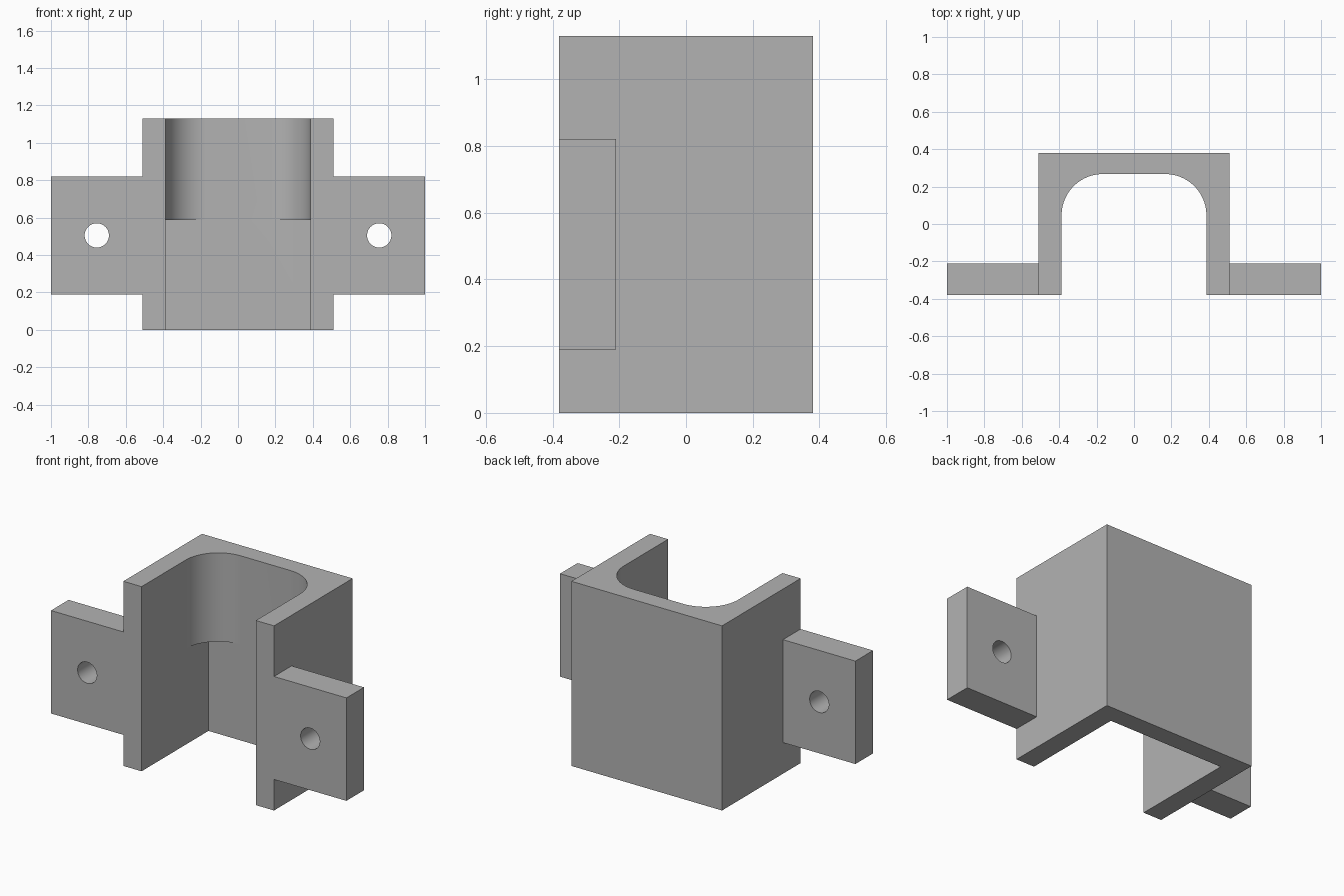
import bpy
import math

cube = bpy.data.objects.get("Cube")
if cube:
    bpy.data.objects.remove(cube, do_unlink=True)

WALL_X, CAVITY_X = 0.51, 0.387
FRONT, BACK, CAVITY_BACK = -0.38, 0.38, 0.267
HEIGHT, STEP_Z = 1.13, 0.587
RADIUS, ARC_STEPS = 0.22, 24

grey = bpy.data.materials.new("plain grey")
grey.use_nodes = True
colour = (0.45, 0.45, 0.45, 1)
grey.diffuse_color = colour
grey.node_tree.nodes["Principled BSDF"].inputs["Base Color"].default_value = colour


def prism(name, outline, z0, z1):
    """Extrude a counter-clockwise xy outline from z0 to z1."""
    n = len(outline)
    verts = [(x, y, z) for z in (z0, z1) for x, y in outline]
    faces = [tuple(reversed(range(n))), tuple(range(n, 2 * n))]
    faces += [(i, (i + 1) % n, (i + 1) % n + n, i + n) for i in range(n)]
    mesh = bpy.data.meshes.new(name)
    mesh.from_pydata(verts, [], faces)
    mesh.materials.append(grey)
    obj = bpy.data.objects.new(name, mesh)
    bpy.context.collection.objects.link(obj)
    return obj


def rect(x0, x1, y0, y1):
    return [(x0, y0), (x1, y0), (x1, y1), (x0, y1)]


def combine(target, tool, operation):
    """Apply a boolean and discard the tool object."""
    tool.hide_render = True
    mod = target.modifiers.new("combine", 'BOOLEAN')
    mod.operation, mod.solver, mod.object = operation, 'EXACT', tool
    bpy.context.view_layer.objects.active = target
    bpy.ops.object.modifier_apply(modifier=mod.name)
    bpy.data.objects.remove(tool, do_unlink=True)


# Outer block
bracket = prism("channel_bracket", rect(-WALL_X, WALL_X, FRONT, BACK), 0, HEIGHT)

# Upper cavity with rounded back corners
outline = [(-CAVITY_X, FRONT - 0.2), (CAVITY_X, FRONT - 0.2)]
for side, start in ((1, 0), (-1, 90)):
    for i in range(ARC_STEPS + 1):
        a = math.radians(start + 90 * i / ARC_STEPS)
        outline.append((side * (CAVITY_X - RADIUS) + RADIUS * math.cos(a),
                        CAVITY_BACK - RADIUS + RADIUS * math.sin(a)))
combine(bracket, prism("rounded_cutter", outline, STEP_Z - 0.2, HEIGHT + 0.2), 'DIFFERENCE')

# Lower cavity with square back corners
square = rect(-CAVITY_X, CAVITY_X, FRONT - 0.2, CAVITY_BACK)
combine(bracket, prism("square_cutter", square, -0.2, STEP_Z), 'DIFFERENCE')

# Mounting flanges with bolt holes
for side in (-1, 1):
    x0, x1 = sorted((side * 0.45, side))
    flange = prism("flange", rect(x0, x1, FRONT, -0.21), 0.19, 0.82)
    combine(bracket, flange, 'UNION')
    bpy.ops.mesh.primitive_cylinder_add(vertices=48, radius=0.065, depth=0.5,
                                        location=(side * 0.755, -0.3, 0.505),
                                        rotation=(math.pi / 2, 0, 0))
    hole = bpy.context.object
    hole.name = "hole_cutter"
    hole.data.materials.append(grey)
    combine(bracket, hole, 'DIFFERENCE')

# Smooth the curved walls, keep the edges crisp
bpy.ops.object.select_all(action='DESELECT')
bracket.select_set(True)
bpy.context.view_layer.objects.active = bracket
bpy.ops.object.shade_smooth_by_angle(angle=math.radians(25))
